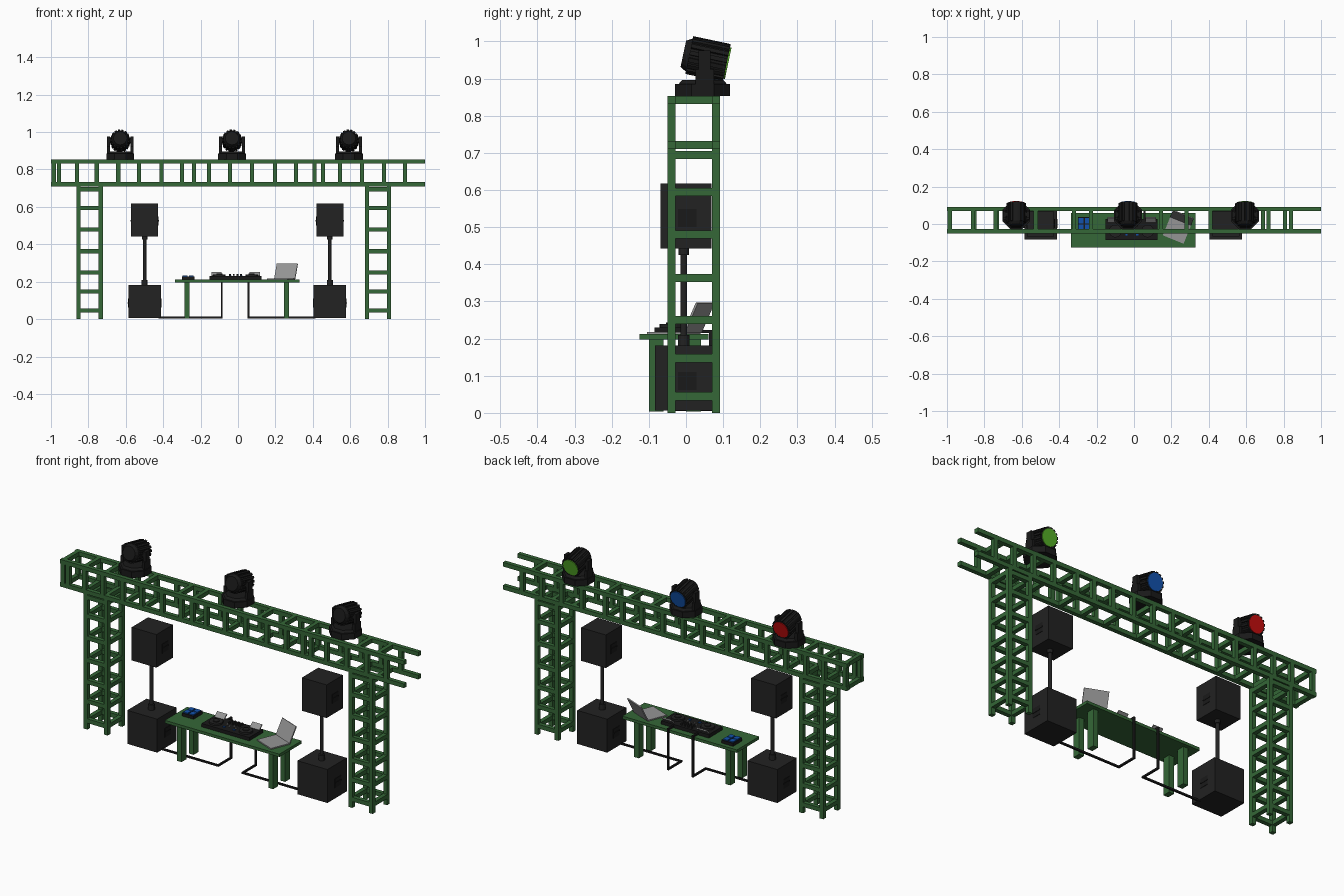
import bpy, bmesh, math
from mathutils import Matrix, Vector

if "Cube" in bpy.data.objects:
    bpy.data.objects.remove(bpy.data.objects["Cube"])

def mat(name, col):
    m = bpy.data.materials.new(name)
    m.diffuse_color = (*col, 1)
    m.use_nodes = True
    m.node_tree.nodes["Principled BSDF"].inputs["Base Color"].default_value = m.diffuse_color
    return m

GREEN = mat("truss green", (0.035, 0.135, 0.038))
BLACK = mat("cabinet black", (0.016, 0.016, 0.016))
DARK = mat("lamp black", (0.010, 0.010, 0.010))
GREY = mat("laptop grey", (0.30, 0.30, 0.30))
BLUE = mat("blue", (0.006, 0.085, 0.42))
RED = mat("red lens", (0.55, 0.004, 0.004))
LIME = mat("lime lens", (0.09, 0.42, 0.02))

def finish(name, bm, material, matrix=None):
    if matrix:
        bm.transform(matrix)
    bmesh.ops.recalc_face_normals(bm, faces=bm.faces)
    me = bpy.data.meshes.new(name)
    bm.to_mesh(me)
    bm.free()
    me.materials.append(material)
    ob = bpy.data.objects.new(name, me)
    bpy.context.collection.objects.link(ob)
    return ob

def box(bm, x0, x1, y0, y1, z0, z1):
    m = Matrix.Translation(((x0 + x1) / 2, (y0 + y1) / 2, (z0 + z1) / 2)) @ Matrix.Diagonal((x1 - x0, y1 - y0, z1 - z0, 1))
    bmesh.ops.create_cube(bm, size=1, matrix=m)

def boxes(name, material, items, matrix=None):
    bm = bmesh.new()
    for it in items:
        box(bm, *it)
    return finish(name, bm, material, matrix)

def cyl(bm, c, r, h, n=16, r2=None, rot=None):
    m = Matrix.Translation(c) @ (rot or Matrix())
    bmesh.ops.create_cone(bm, cap_ends=True, segments=n, radius1=r, radius2=r if r2 is None else r2, depth=h, matrix=m)

# --- truss beam ---
T = 0.022
Y0, Y1 = -0.05, 0.092          # outer faces of truss in y
Z0, Z1 = 0.71, 0.853
boxes("beam_chords", GREEN, [(-1, 1, y, y + T, z, z + T) for y in (Y0, Y1 - T) for z in (Z0, Z1 - T)])
posts = [-0.985, -0.86, -0.755, -0.64, -0.53, -0.41, -0.30, -0.155, -0.043, 0.075,
         0.198, 0.31, 0.41, 0.545, 0.663, 0.78, 0.893]
h = T / 2
items = [(x - h, x + h, y, y + T, Z0 + T, Z1 - T) for x in posts for y in (Y0, Y1 - T)]
items += [(x - h, x + h, Y0, Y0 + T, Z0 + T, Z1 - T) for x in (-0.957, -0.235, 0.455)]
boxes("beam_posts", GREEN, items)
rungs = [-0.985, -0.86, -0.74, -0.63, -0.525, -0.32, -0.23, -0.05, 0.145, 0.28, 0.41, 0.6, 0.72, 0.84]
boxes("beam_rungs", GREEN, [(x - h, x + h, Y0 + T, Y1 - T, z, z + T) for x in rungs for z in (Z0, Z1 - T)])

# --- towers ---
for side, xc in (("left", -0.793), ("right", 0.748)):
    a, b = xc - 0.07, xc + 0.07
    boxes(side + "_tower_posts", GREEN, [(x, x + T, y, y + T, 0, Z0) for x in (a, b - T) for y in (Y0, Y1 - T)])
    items = []
    for z in (0.045, 0.147, 0.25, 0.363, 0.48, 0.595, 0.694):
        items += [(a + T, b - T, y, y + T, z - h, z + h) for y in (Y0, Y1 - T)]
        items += [(x, x + T, Y0 + T, Y1 - T, z - h, z + h) for x in (a, b - T)]
    boxes(side + "_tower_rungs", GREEN, items)

# --- speakers ---
for side, xc in (("left", -0.499), ("right", 0.491)):
    boxes(side + "_subwoofer", BLACK, [(xc - 0.087, xc + 0.087, -0.083, 0.078, 0.006, 0.182)])
    boxes(side + "_top_speaker", BLACK, [(xc - 0.072, xc + 0.072, -0.068, 0.068, 0.443, 0.617)])
    bm = bmesh.new()
    cyl(bm, (xc, -0.006, 0.31), 0.009, 0.27, 12)
    cyl(bm, (xc, -0.006, 0.195), 0.016, 0.03, 12)
    cyl(bm, (xc, -0.006, 0.435), 0.014, 0.02, 12)
    finish(side + "_speaker_pole", bm, BLACK)
    # recessed side handles: frame plate and grip bar
    items = []
    for hw, z in ((0.087, 0.086), (0.072, 0.525)):
        for s in (-1, 1):
            x = xc + s * hw
            items += [(x - 0.002, x + 0.002, -0.022, 0.028, z - 0.024, z + 0.024),
                      (x - 0.004, x + 0.004, -0.022, 0.028, z - 0.002, z + 0.004)]
    boxes(side + "_speaker_handles", DARK, items)

# --- table ---
boxes("table_top", GREEN, [(-0.338, 0.328, -0.125, 0.06, 0.197, 0.212)])
boxes("table_legs", GREEN, [(x, x + 0.028, y, y + 0.04, 0.004, 0.197) for x in (-0.286, 0.246) for y in (-0.1, 0.0)])

# --- mixing desk ---
TZ = 0.212
boxes("mixer_body", DARK, [(-0.152, 0.125, -0.085, 0.028, TZ, 0.23)])
bm = bmesh.new()
for x in (-0.1, 0.073):
    cyl(bm, (x, -0.038, 0.234), 0.034, 0.01, 16)
    cyl(bm, (x, -0.038, 0.241), 0.016, 0.006, 12)
finish("mixer_jog_wheels", bm, BLACK)
bm = bmesh.new()
for i in range(4):
    for y in (-0.01, 0.012):
        cyl(bm, (-0.043 + i * 0.02, y, 0.235), 0.005, 0.01, 8)
finish("mixer_knobs", bm, BLACK)
boxes("mixer_faders", GREY, [(x - 0.003, x + 0.003, -0.03 + d, -0.022 + d, 0.23, 0.236)
                             for x, d in ((-0.043, 0), (-0.023, -0.012), (-0.003, 0), (0.017, -0.015))])
boxes("mixer_blue_buttons", BLUE, [(x - 0.006, x + 0.006, -0.062, -0.053, 0.23, 0.234) for x in (-0.04, 0.018)])
for side, x in (("left", -0.115), ("right", 0.09)):
    m = Matrix.Translation((x, 0.022, 0.24)) @ Matrix.Rotation(math.radians(40), 4, 'X')
    boxes(side + "_mixer_screen", GREY, [(-0.028, 0.028, -0.016, 0.016, -0.003, 0.003)], m)

# --- small control box ---
boxes("control_box", DARK, [(-0.3, -0.232, -0.038, 0.038, TZ, 0.228)])
boxes("control_box_pads", BLUE, [(x, x + 0.026, y, y + 0.03, 0.228, 0.233) for x in (-0.296, -0.263) for y in (-0.033, 0.002)])

# --- laptop ---
lap = Matrix.Translation((0.25, 0.017, TZ)) @ Matrix.Rotation(math.radians(-22), 4, 'Z')
boxes("laptop_base", GREY, [(-0.06, 0.06, -0.108, 0, 0, 0.006)], lap)
boxes("laptop_screen", GREY, [(-0.06, 0.06, -0.003, 0.003, 0, 0.088)],
      lap @ Matrix.Translation((0, 0, 0.004)) @ Matrix.Rotation(math.radians(-25), 4, 'X'))

# --- cables ---
for side, xs, xe in (("left", -0.42, -0.087), ("right", 0.41, 0.056)):
    path = [(xs, -0.04, 0.009), (xe, -0.04, 0.009), (xe, 0.066, 0.009), (xe, 0.066, 0.219), (xe, 0.025, 0.219)]
    r = 0.0045
    items = []
    for p, q in zip(path, path[1:]):
        rng = []
        for u, v in zip(p, q):
            rng += [min(u, v) - r, max(u, v) + r]
        items.append(tuple(rng))
    boxes(side + "_cable", DARK, items)

# --- moving head lamps ---
for side, xc, lens in (("left", -0.63, RED), ("middle", -0.032, BLUE), ("right", 0.593, LIME)):
    # stepped octagonal base
    bm = bmesh.new()
    turn = Matrix.Rotation(math.pi / 8, 4, 'Z')
    k = 1 / math.cos(math.pi / 8)
    cyl(bm, (xc, 0.045, 0.869), 0.074 * k, 0.032, 8, rot=turn)
    cyl(bm, (xc, 0.045, 0.89), 0.066 * k, 0.012, 8, 0.056 * k, turn)
    finish(side + "_lamp_base", bm, DARK)
    # yoke arms, wider at the foot
    bm = bmesh.new()
    for s in (-1, 1):
        x = xc + s * 0.062
        box(bm, x - 0.008, x + 0.008, 0.025, 0.075, 0.885, 0.925)
        box(bm, x - 0.008, x + 0.008, 0.034, 0.066, 0.925, 0.975)
        cyl(bm, (xc + s * 0.055, 0.05, 0.954), 0.016, 0.02, 12, rot=Matrix.Rotation(math.pi / 2, 4, 'Y'))
    finish(side + "_lamp_yoke", bm, DARK)
    # finned head, tilted down toward the back
    tilt = Matrix.Translation((xc, 0.053, 0.954)) @ Matrix.Rotation(math.radians(-12), 4, 'X') @ Matrix.Rotation(-math.pi / 2, 4, 'X')
    bm = bmesh.new()
    N = 16
    ring = []
    for i in range(N):
        for f, r in ((0, 0.046), (0.35, 0.046), (0.4, 0.052), (0.95, 0.052)):
            a = 2 * math.pi * (i + f) / N
            ring.append(bm.verts.new((r * math.cos(a), r * math.sin(a), -0.045)))
    face = bm.faces.new(ring)
    up = bmesh.ops.extrude_face_region(bm, geom=[face])
    bmesh.ops.translate(bm, vec=(0, 0, 0.103), verts=[v for v in up["geom"] if isinstance(v, bmesh.types.BMVert)])
    cyl(bm, (0, 0, -0.053), 0.036, 0.017, 16, 0.046)
    finish(side + "_lamp_head", bm, DARK, tilt)
    bm = bmesh.new()
    cyl(bm, (0, 0, 0.059), 0.043, 0.006, 24)
    finish(side + "_lamp_lens", bm, lens, tilt)
